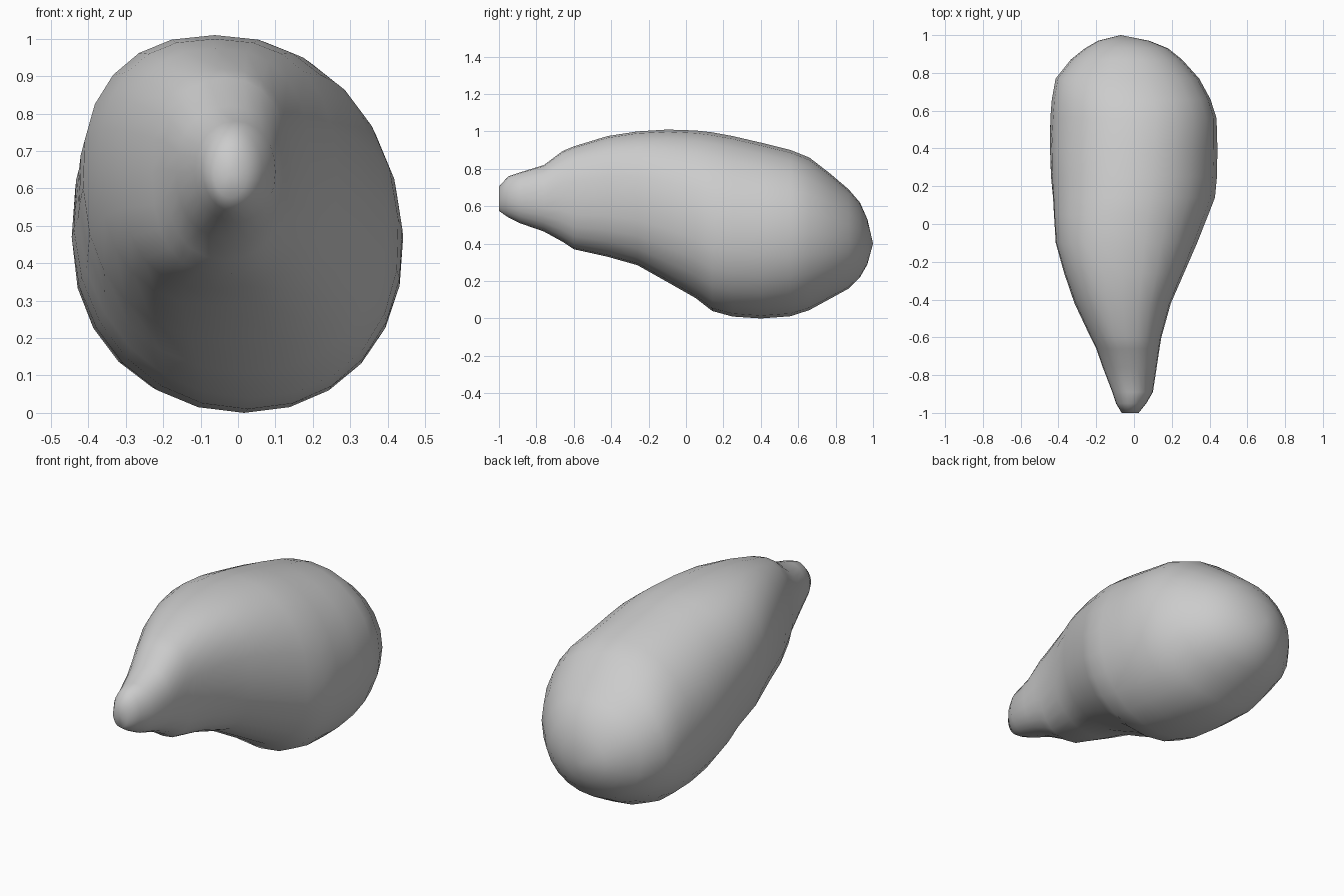
import bpy, bmesh, math

# Cross-sections along the body: y, left x, right x, bottom z, top z, lean, squareness
SECTIONS = [
    (-1.00, -0.065, 0.025, 0.575, 0.705, 0, 2.0),
    (-0.95, -0.095, 0.065, 0.54, 0.76, 0, 2.0),
    (-0.89, -0.115, 0.10, 0.51, 0.78, 0, 2.1),
    (-0.76, -0.165, 0.12, 0.465, 0.82, 0, 2.2),
    (-0.66, -0.20, 0.135, 0.41, 0.895, 0, 2.3),
    (-0.60, -0.23, 0.145, 0.37, 0.92, 0, 2.4),
    (-0.42, -0.315, 0.195, 0.33, 0.975, 0, 2.4),
    (-0.26, -0.37, 0.265, 0.285, 1.0, -0.03, 2.4),
    (-0.10, -0.415, 0.335, 0.195, 1.01, -0.06, 2.3),
    (0.05, -0.425, 0.395, 0.11, 1.005, -0.08, 2.2),
    (0.14, -0.43, 0.43, 0.04, 0.995, -0.08, 2.15),
    (0.25, -0.44, 0.44, 0.01, 0.975, -0.06, 2.1),
    (0.40, -0.445, 0.442, 0.0, 0.94, -0.04, 2.1),
    (0.56, -0.443, 0.437, 0.012, 0.90, 0, 2.1),
    (0.66, -0.435, 0.405, 0.045, 0.86, 0, 2.1),
    (0.77, -0.415, 0.345, 0.105, 0.775, 0, 2.1),
    (0.87, -0.335, 0.255, 0.16, 0.69, 0, 2.1),
    (0.93, -0.26, 0.18, 0.22, 0.62, 0, 2.0),
    (0.97, -0.19, 0.08, 0.29, 0.53, 0, 2.0),
]
SIDES = 24


def rounded(v, power):
    return math.copysign(abs(v) ** (2 / power), v)


# Gourd-shaped body, lofted from narrow neck to rounded end
bm = bmesh.new()
rings = []
for y, x0, x1, z0, z1, lean, power in SECTIONS:
    ring = []
    for i in range(SIDES):
        t = math.tau * i / SIDES
        c, s = rounded(math.cos(t), power), rounded(math.sin(t), power)
        c = c * math.cos(lean) + s * math.sin(lean)
        x = (x0 + x1) / 2 + (x1 - x0) / 2 * c
        z = (z0 + z1) / 2 + (z1 - z0) / 2 * s
        ring.append(bm.verts.new((x, y, z)))
    rings.append(ring)
for a, b in zip(rings, rings[1:]):
    for i in range(SIDES):
        j = (i + 1) % SIDES
        bm.faces.new((a[i], a[j], b[j], b[i]))

# Closed ends
for ring, tip in ((rings[0], (-0.02, -1.0, 0.64)), (rings[-1], (-0.07, 1.0, 0.40))):
    v = bm.verts.new(tip)
    for i in range(SIDES):
        bm.faces.new((ring[i], ring[(i + 1) % SIDES], v))
bmesh.ops.recalc_face_normals(bm, faces=bm.faces)
for f in bm.faces:
    f.smooth = True

mesh = bpy.data.meshes.new("gourd_body")
bm.to_mesh(mesh)
bm.free()
body = bpy.data.objects.new("gourd_body", mesh)
bpy.context.collection.objects.link(body)
